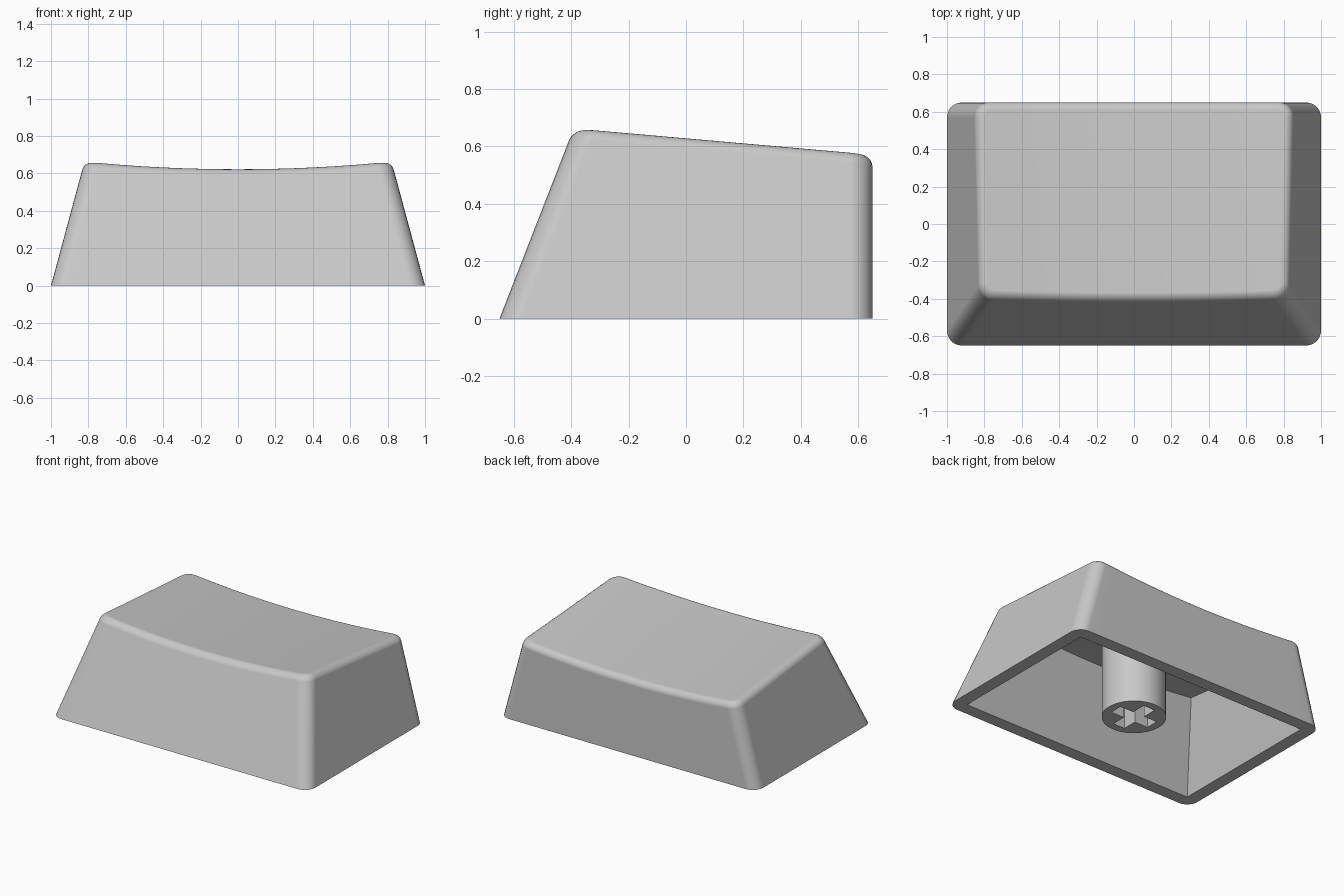
import bpy
import bmesh
from math import sin, cos, pi, atan2

old = bpy.data.objects.get("Cube")
if old:
    bpy.data.objects.remove(old)

grey = bpy.data.materials.new("light_grey_plastic")
grey.use_nodes = True
colour = (0.58, 0.58, 0.58, 1)
grey.diffuse_color = colour
bsdf = next(n for n in grey.node_tree.nodes if n.type == 'BSDF_PRINCIPLED')
bsdf.inputs["Base Color"].default_value = colour

ARC = 6        # segments per rounded corner
SPAN = 20      # segments along the front and back edges
FILLET = 0.04
WALL = 0.09


def top_height(x, y):
    """Tilted top with a cylindrical dish."""
    return 0.629 - 0.09 * y - 0.04 * (1 - (x / 0.8) ** 2)


def place(u, v, cx, cy, inset, radius, drop):
    """Point on the tapered outline; drop is the depth below the top, None is the base."""
    z = 0.0 if drop is None else 0.6
    for _ in range(12):
        half = 1 - 0.27 * z - inset - radius
        front = -0.65 + 0.39 * z + inset + radius
        back = 0.65 - inset - radius
        x = u * half + radius * cx
        y = (front if v < 0 else back) + radius * cy
        if drop is None:
            break
        z = top_height(x, y) - drop
    return x, y, z


def ring(bm, inset, radius, drop):
    """Rounded rectangle: front half left to right, then back half right to left."""
    verts = []
    for v, start in ((-1, pi), (1, 0)):
        spec = []
        for k in range(ARC + 1):
            a = start + k / ARC * pi / 2
            spec.append((v, cos(a), sin(a)))
        for k in range(1, SPAN):
            spec.append((v * (1 - 2 * k / SPAN), 0, v))
        for k in range(ARC + 1):
            a = start + pi / 2 + k / ARC * pi / 2
            spec.append((-v, cos(a), sin(a)))
        for u, cx, cy in spec:
            verts.append(bm.verts.new(place(u, v, cx, cy, inset, radius, drop)))
    return verts


def bridge(bm, a, b):
    n = len(a)
    for i in range(n):
        j = (i + 1) % n
        bm.faces.new((a[i], a[j], b[j], b[i]))


def cap(bm, r):
    """Strips running from the front edge to the back edge."""
    n = len(r)
    for i in range(n // 2 - 1):
        bm.faces.new((r[i], r[i + 1], r[n - 2 - i], r[n - 1 - i]))


def finish(bm, name):
    bmesh.ops.remove_doubles(bm, verts=bm.verts, dist=0.0001)
    bmesh.ops.recalc_face_normals(bm, faces=bm.faces)
    mesh = bpy.data.meshes.new(name)
    bm.to_mesh(mesh)
    bm.free()
    mesh.materials.append(grey)
    obj = bpy.data.objects.new(name, mesh)
    bpy.context.collection.objects.link(obj)
    bpy.ops.object.select_all(action='DESELECT')
    obj.select_set(True)
    bpy.context.view_layer.objects.active = obj
    bpy.ops.object.shade_smooth_by_angle(angle=pi / 6)
    mod = obj.modifiers.new("even_shading", 'WEIGHTED_NORMAL')
    mod.keep_sharp = True
    return obj


# Hollow cap: cavity ceiling and walls, base rim, outer walls, rounded edge, dished top
bm = bmesh.new()
rings = [ring(bm, WALL, 0, 0.085), ring(bm, WALL, 0, None),
         ring(bm, 0, 0.08, None)]
for k in range(6):
    a = k / 5 * pi / 2
    inset = FILLET * (1 - cos(a))
    rings.append(ring(bm, inset, 0.08 - inset, FILLET * (1 - sin(a))))
for lower, upper in zip(rings, rings[1:]):
    bridge(bm, lower, upper)
cap(bm, rings[0])
cap(bm, rings[-1])
finish(bm, "key_shell")

# Round mounting stem with a cross-shaped socket in its lower end
RADIUS, ARM, HALF = 0.205, 0.149, 0.045
tip = atan2(HALF, ARM)
steps = [0, tip / 2, tip, tip + 0.16, tip + 0.32, pi / 4]
steps += [pi / 2 - s for s in reversed(steps[1:-1])]
angles = [q * pi / 2 + s for q in range(4) for s in steps]


def cross_radius(a):
    c, s = max(abs(cos(a)), 1e-6), max(abs(sin(a)), 1e-6)
    return max(min(ARM / c, HALF / s), min(HALF / c, ARM / s))


def loop(bm, radius, z):
    return [bm.verts.new((radius(a) * cos(a), radius(a) * sin(a), z)) for a in angles]


bm = bmesh.new()
loops = [loop(bm, lambda a: RADIUS, 0.54), loop(bm, lambda a: RADIUS, 0),
         loop(bm, cross_radius, 0), loop(bm, cross_radius, 0.3)]
for lower, upper in zip(loops, loops[1:]):
    bridge(bm, lower, upper)
bm.faces.new(loops[0])
centre = bm.verts.new((0, 0, 0.3))
for p, q in zip(loops[3], loops[3][1:] + loops[3][:1]):
    bm.faces.new((p, q, centre))
finish(bm, "mounting_stem")
